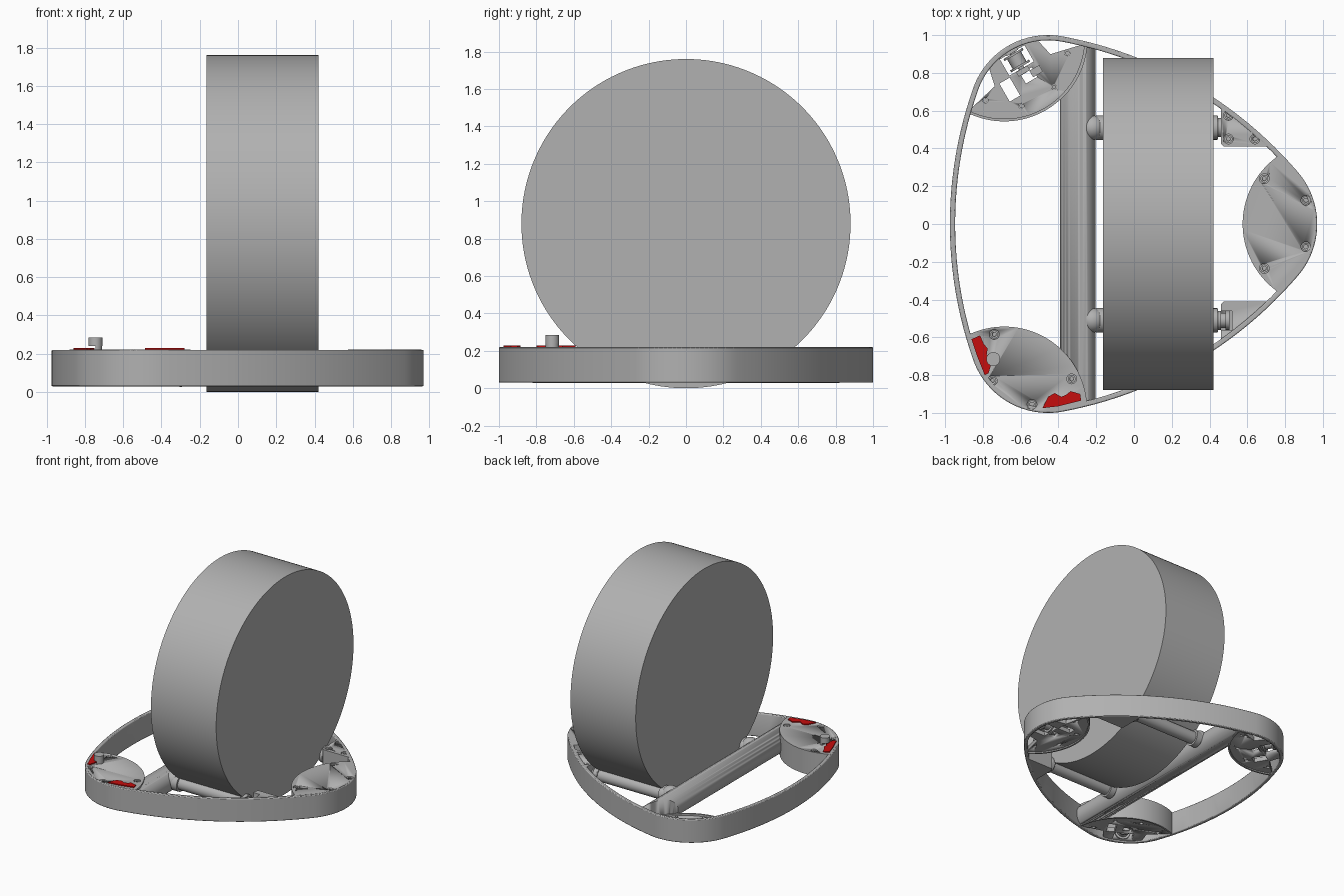
import bpy, bmesh
from math import sin, cos, pi, radians
from mathutils import Matrix, Vector

cube = bpy.data.objects.get("Cube")
if cube:
    bpy.data.objects.remove(cube, do_unlink=True)


def material(name, rgb):
    m = bpy.data.materials.new(name)
    m.use_nodes = True
    m.diffuse_color = (*rgb, 1)
    m.node_tree.nodes["Principled BSDF"].inputs["Base Color"].default_value = (*rgb, 1)
    return m


GREY = material("grey plastic", (0.44, 0.44, 0.44))
RED = material("red label", (0.56, 0.004, 0.004))
BASE, TOP = 0.03, 0.22


def finish(name, bm, mat=GREY, bevel=0):
    bmesh.ops.recalc_face_normals(bm, faces=bm.faces)
    mesh = bpy.data.meshes.new(name)
    bm.to_mesh(mesh)
    bm.free()
    mesh.materials.append(mat)
    ob = bpy.data.objects.new(name, mesh)
    bpy.context.collection.objects.link(ob)
    bpy.ops.object.select_all(action='DESELECT')
    ob.select_set(True)
    bpy.context.view_layer.objects.active = ob
    if bevel:
        mod = ob.modifiers.new("edge", 'BEVEL')
        mod.width, mod.segments, mod.angle_limit = bevel, 2, radians(50)
    bpy.ops.object.shade_smooth_by_angle(angle=radians(35))
    return ob


def prism(name, pts, z0, z1, mat=GREY, bevel=0):
    bm = bmesh.new()
    face = bm.faces.new([bm.verts.new((x, y, z0)) for x, y in pts])
    new = bmesh.ops.extrude_face_region(bm, geom=[face])["geom"]
    bmesh.ops.translate(bm, vec=(0, 0, z1 - z0),
                        verts=[v for v in new if isinstance(v, bmesh.types.BMVert)])
    return finish(name, bm, mat, bevel)


def rod(name, a, b, r, sides=32, bevel=0):
    a, b = Vector(a), Vector(b)
    rot = (b - a).to_track_quat('Z', 'Y').to_matrix().to_4x4()
    bm = bmesh.new()
    bmesh.ops.create_cone(bm, cap_ends=True, segments=sides, radius1=r, radius2=r,
                          depth=(b - a).length, matrix=Matrix.Translation((a + b) / 2) @ rot)
    return finish(name, bm, GREY, bevel)


def cut(ob, cutter):
    mod = ob.modifiers.new("cut", 'BOOLEAN')
    mod.operation, mod.solver, mod.object = 'DIFFERENCE', 'EXACT', cutter
    bpy.context.view_layer.objects.active = ob
    bpy.ops.object.modifier_apply(modifier=mod.name)
    bpy.data.objects.remove(cutter, do_unlink=True)


def arc(cx, cy, r, a0, a1, n=16):
    angles = [radians(a0 + (a1 - a0) * i / n) for i in range(n + 1)]
    return [(cx + r * cos(a), cy + r * sin(a)) for a in angles]


def place(pts, deg):
    # rotate corner coordinates around the frame centre
    c, s = cos(radians(deg)), sin(radians(deg))
    return [(-0.12 + c * x - s * y, s * x + c * y) for x, y in pts]


def box(u, v, du, dv):
    return [(u - du, v - dv), (u + du, v - dv), (u + du, v + dv), (u - du, v + dv)]


def screw(ob, x, y, top=TOP, r=0.026):
    cut(ob, rod("recess", (x, y, top - 0.012), (x, y, top + 0.05), r, 20))
    head = rod("screw_head", (x, y, top - 0.018), (x, y, top - 0.002), r * 0.8, 20)
    cut(head, rod("socket", (x, y, top - 0.01), (x, y, top + 0.05), r * 0.45, 6))


# Outer frame: a rounded triangle of corner arcs and shallow side arcs
def outline(t):
    pts = []
    for k in range(3):
        corner = arc(0.67, 0, 0.42 - t, -40.5, 40.5, 24)
        side = arc(-0.65, -1.126, 2.155 - t, 40.5, 79.5, 24)
        pts += place(corner + side[1:-1], 120 * k)
    return pts


frame = prism("outer_frame", outline(0), BASE, TOP, bevel=0.008)
frame.modifiers.clear()
cut(frame, prism("hollow", outline(0.028), -0.1, 0.5))
mod = frame.modifiers.new("edge", 'BEVEL')
mod.width, mod.segments, mod.angle_limit = 0.006, 2, radians(50)

# Big disc
rod("wheel", (-0.165, 0, 0.88), (0.42, 0, 0.88), 0.88, 160)

# Corner pods
INNER = arc(1.134, 0, 0.439, 123.8, 236.2, 28)
LENS = INNER + arc(0.67, 0, 0.41, -40.5, 40.5, 24)
SCREWS = {0: [(0.69, 0.24), (0.91, 0.125), (0.91, -0.12), (0.69, -0.235)],
          240: [(-0.74, -0.585), (-0.33, -0.82), (-0.75, -0.83), (-0.54, -0.955)]}
for deg, label in ((0, "left"), (120, "back"), (240, "front")):
    wall = INNER + arc(1.134, 0, 0.425, 236.2, 123.8, 28)
    lidded = deg in SCREWS
    prism(label + "_pod_wall", place(wall, deg), BASE, 0.205 if lidded else 0.09)
    # Lower plate with cut-outs for the drive parts
    rim = [(0.9, -0.34), (0.94, -0.17), (1.03, -0.15), (1.065, -0.09),
           (1.065, 0.09), (1.03, 0.15), (0.94, 0.17), (0.9, 0.34)]
    plate = prism(label + "_pod_plate", place(INNER + rim, deg), 0.04, 0.075)
    for u, v, du, dv in ((1.0, 0, 0.05, 0.075), (0.885, 0.11, 0.055, 0.032),
                         (0.9, -0.015, 0.03, 0.035)):
        cut(plate, prism("opening", place(box(u, v, du, dv), deg), 0, 0.2))
    for u, v in ((0.78, 0.1), (0.78, -0.1), (0.9, 0.25), (0.9, -0.25)):
        (x, y), = place([(u, v)], deg)
        cut(plate, rod("plate_hole", (x, y, 0), (x, y, 0.2), 0.014, 16))
        rod(label + "_pod_post", (x, y, 0.07), (x, y, 0.1), 0.012, 12)

    # Small guide spool with flanges, between two bearing blocks
    def radial(name, u0, u1, r):
        (ax, ay), (bx, by) = place([(u0, 0), (u1, 0)], deg)
        rod(name, (ax, ay, 0.095), (bx, by, 0.095), r, 24)
    radial(label + "_spool_axle", 0.92, 1.075, 0.016)
    radial(label + "_spool", 0.965, 1.035, 0.042)
    for u in (0.96, 1.03):
        radial(label + "_spool_flange", u, u + 0.012, 0.058)
    for u in (0.935, 1.06):
        prism(label + "_bearing_block", place(box(u, 0, 0.014, 0.035), deg), 0.05, 0.12)
    prism(label + "_sensor_block", place(box(0.9, -0.06, 0.02, 0.03), deg), 0.06, 0.11)
    if lidded:
        lid = prism(label + "_pod_lid", place(LENS, deg), 0.2, TOP + 0.001)
        for x, y in SCREWS[deg]:
            screw(lid, x, y)

# Red label patches on the front pod
prism("red_label_side", [(-0.86, -0.61), (-0.815, -0.59), (-0.795, -0.635), (-0.775, -0.66),
      (-0.78, -0.69), (-0.75, -0.72), (-0.77, -0.79), (-0.79, -0.8), (-0.83, -0.7)],
      TOP, TOP + 0.009, RED)
prism("red_label_front", [(-0.485, -0.975), (-0.455, -0.915), (-0.42, -0.895), (-0.385, -0.915),
      (-0.36, -0.905), (-0.335, -0.885), (-0.285, -0.9), (-0.28, -0.935), (-0.4, -0.965)],
      TOP, TOP + 0.009, RED)

# Switch peg: half-round stem under a round cap
prism("switch_stem", arc(-0.745, -0.715, 0.035, -90, 90), 0.2, 0.25)
rod("switch_cap", (-0.745, -0.715, 0.24), (-0.745, -0.715, 0.285), 0.037)

# Cross beam, trimmed where it meets the pods
beam = rod("cross_beam", (-0.298, -0.935, 0.12), (-0.298, 0.935, 0.12), 0.093, 48)
for deg in (120, 240):
    cut(beam, prism("beam_trim", place(LENS, deg), -0.1, 0.4))

# Support rollers with domed ends and collars, plus their brackets
for s, label in ((1, "back"), (-1, "front")):
    y, z = 0.51 * s, 0.13
    rod(label + "_roller", (-0.22, y, z), (0.46, y, z), 0.05)
    rod(label + "_inner_collar", (-0.2, y, z), (-0.15, y, z), 0.065)
    rod(label + "_outer_collar", (0.405, y, z), (0.445, y, z), 0.064, bevel=0.006)
    bm = bmesh.new()
    bmesh.ops.create_uvsphere(bm, u_segments=32, v_segments=16, radius=0.065,
                              matrix=Matrix.Translation((-0.22, y, 0.145)))
    finish(label + "_roller_dome", bm)
    top = TOP if s > 0 else 0.2
    corner = [(0.475, 0.41), (0.712, 0.41), (0.46, 0.62), (0.46, 0.425)]
    bracket = prism(label + "_bracket", [(x, v * s) for x, v in corner], BASE, top)
    if s > 0:
        for x, v in ((0.5, 0.575), (0.5, 0.45), (0.64, 0.45)):
            screw(bracket, x, v)
    else:
        # Open bearing pocket showing the roller end
        pocket = [(0.44, y - 0.05), (0.52, y - 0.05), (0.52, y + 0.05), (0.44, y + 0.05)]
        cut(bracket, prism("pocket", pocket, 0.07, 0.4))
        rod("roller_end", (0.44, y, z), (0.49, y, z), 0.04)
        rod("roller_end_cap", (0.485, y, z), (0.505, y, z), 0.05, 24)
